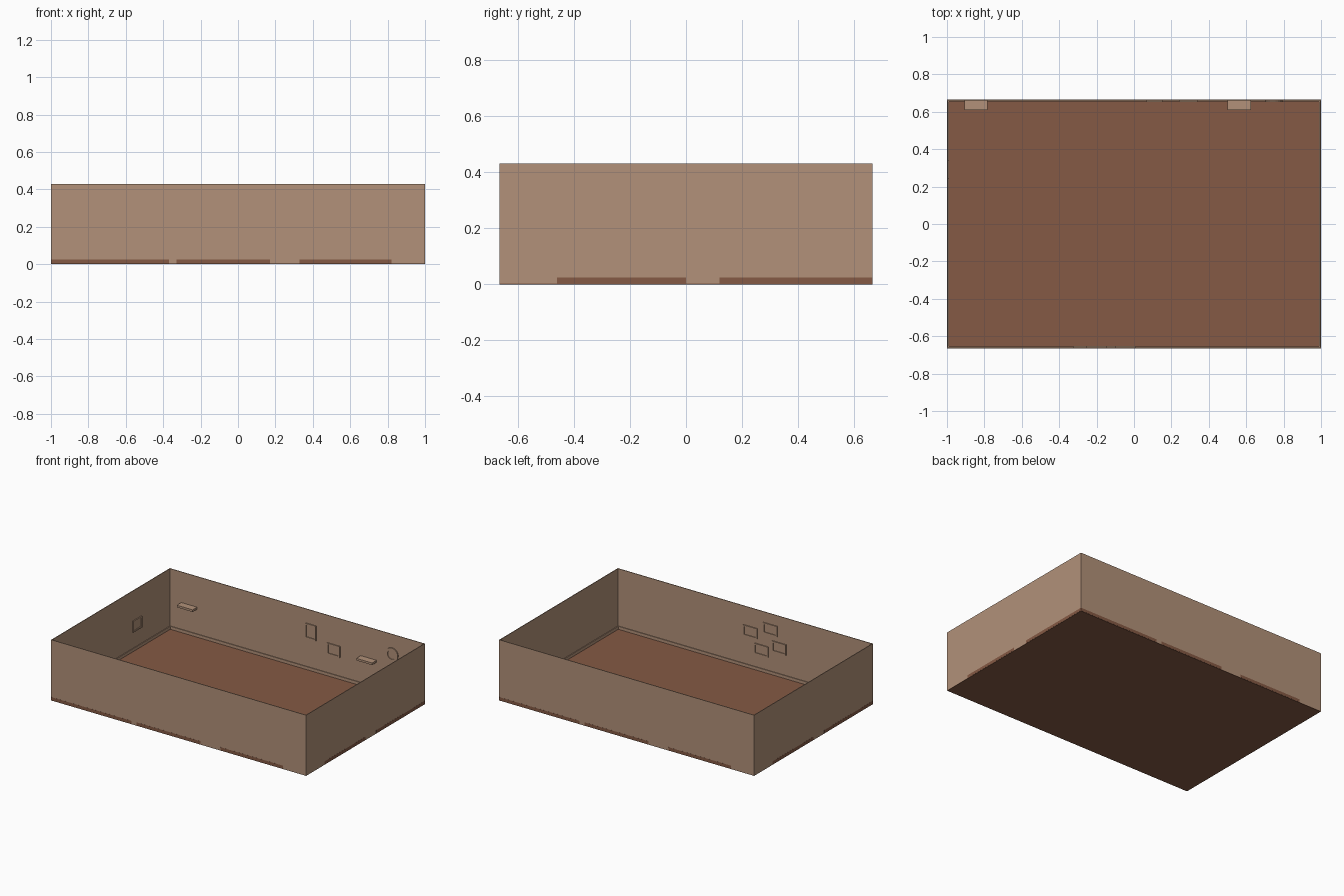
import bpy, bmesh, math
from mathutils import Matrix

if "Cube" in bpy.data.objects:
    bpy.data.objects.remove(bpy.data.objects["Cube"])

W, D, H, T = 1.0, 0.665, 0.43, 0.005   # half width, half depth, height, wall thickness


def material(name, rgb):
    m = bpy.data.materials.new(name)
    m.diffuse_color = (*rgb, 1)
    m.use_nodes = True
    m.node_tree.nodes["Principled BSDF"].inputs["Base Color"].default_value = m.diffuse_color
    return m


TAN = material("tan_plaster", (0.445, 0.285, 0.192))
BROWN = material("brown_floorboard", (0.232, 0.101, 0.058))


def finish(name, bm, mat):
    bmesh.ops.recalc_face_normals(bm, faces=bm.faces)
    me = bpy.data.meshes.new(name)
    bm.to_mesh(me)
    bm.free()
    me.materials.append(mat)
    ob = bpy.data.objects.new(name, me)
    bpy.context.collection.objects.link(ob)
    return ob


def box(name, lo, hi, mat):
    bm = bmesh.new()
    size = [b - a for a, b in zip(lo, hi)]
    mid = [(a + b) / 2 for a, b in zip(lo, hi)]
    bmesh.ops.create_cube(bm, size=1,
                          matrix=Matrix.Translation(mid) @ Matrix.Diagonal((*size, 1)))
    return finish(name, bm, mat)


def plaque(name, pos, turn, w, h, sides=4, rim=0.014, depth=0.007):
    """Rim with recessed panel, back on the wall, facing -y before turning."""
    bm = bmesh.new()
    pts = []
    for i in range(sides):
        a = 2 * math.pi * (i + 0.5) / sides
        k = 1 / math.cos(math.pi / 4) if sides == 4 else 1
        pts.append(bm.verts.new((math.cos(a) * k * w / 2, 0, math.sin(a) * k * h / 2)))
    base = bm.faces.new(pts)
    front = bmesh.ops.extrude_face_region(bm, geom=[base], use_keep_orig=True)["geom"]
    verts = [g for g in front if isinstance(g, bmesh.types.BMVert)]
    face = [g for g in front if isinstance(g, bmesh.types.BMFace)][0]
    bmesh.ops.translate(bm, verts=verts, vec=(0, -depth, 0))
    bmesh.ops.recalc_face_normals(bm, faces=bm.faces)
    bmesh.ops.inset_region(bm, faces=[face], thickness=rim)
    bmesh.ops.inset_region(bm, faces=[face], thickness=0.0005)
    bmesh.ops.translate(bm, verts=face.verts[:], vec=(0, depth * 0.6, 0))
    ob = finish(name, bm, TAN)
    ob.location = pos
    ob.rotation_euler[2] = turn
    return ob


# floor
box("floor", (-W, -D, 0), (W, D, 0.003), BROWN)

# walls and inner skirting, front/back then left/right
for s, n in ((-1, "front"), (1, "back")):
    y0, y1 = sorted((s * D, s * (D - T)))
    box(n + "_wall", (-W, y0, 0.001), (W, y1, H), TAN)
    y0, y1 = sorted((s * (D - T), s * (D - T - 0.005)))
    box(n + "_skirting", (-W + T, y0, 0.001), (W - T, y1, 0.024), TAN)
for s, n in ((-1, "left"), (1, "right")):
    x0, x1 = sorted((s * W, s * (W - T)))
    box(n + "_wall", (x0, -D + T, 0.001), (x1, D - T, H), TAN)
    x0, x1 = sorted((s * (W - T), s * (W - T - 0.005)))
    box(n + "_skirting", (x0, -D + T, 0.001), (x1, D - T, 0.024), TAN)

# brown floor edging showing along the outside of the walls
E = 0.0006
for s in (-1, 1):
    for a, b in ((-1, -0.37), (-0.33, 0.17), (0.33, 0.82)):
        x0, x1 = sorted((-s * a, -s * b))
        y0, y1 = sorted((s * D, s * (D + E)))
        box("long_edging", (x0, y0, 0.003), (x1, y1, 0.024), BROWN)
    for a, b in ((-0.46, 0.0), (0.12, D)):
        x0, x1 = sorted((s * W, s * (W + E)))
        y0, y1 = sorted((s * a, s * b))
        box("short_edging", (x0, y0, 0.003), (x1, y1, 0.024), BROWN)

# shelves on the back wall
for x in (-0.845, 0.5625):
    box("shelf", (x - 0.062, 0.61, 0.198), (x + 0.062, D - T, 0.213), TAN)

# pictures and clock on the back wall
yb = D - T
plaque("tall_picture", (0.11, yb, 0.278), 0, 0.085, 0.105)
plaque("square_picture", (0.29, yb, 0.196), 0, 0.10, 0.08)
plaque("wall_clock", (0.748, yb, 0.288), 0, 0.095, 0.095, sides=20)

# picture on the left wall
plaque("side_picture", (-W + T, 0.29, 0.178), math.pi / 2, 0.10, 0.08)

# cluster of pictures on the front wall
for x, z in ((-0.043, 0.26), (-0.20, 0.318), (-0.13, 0.153), (-0.27, 0.206)):
    plaque("cluster_picture", (x, -yb, z), math.pi, 0.11, 0.075)
